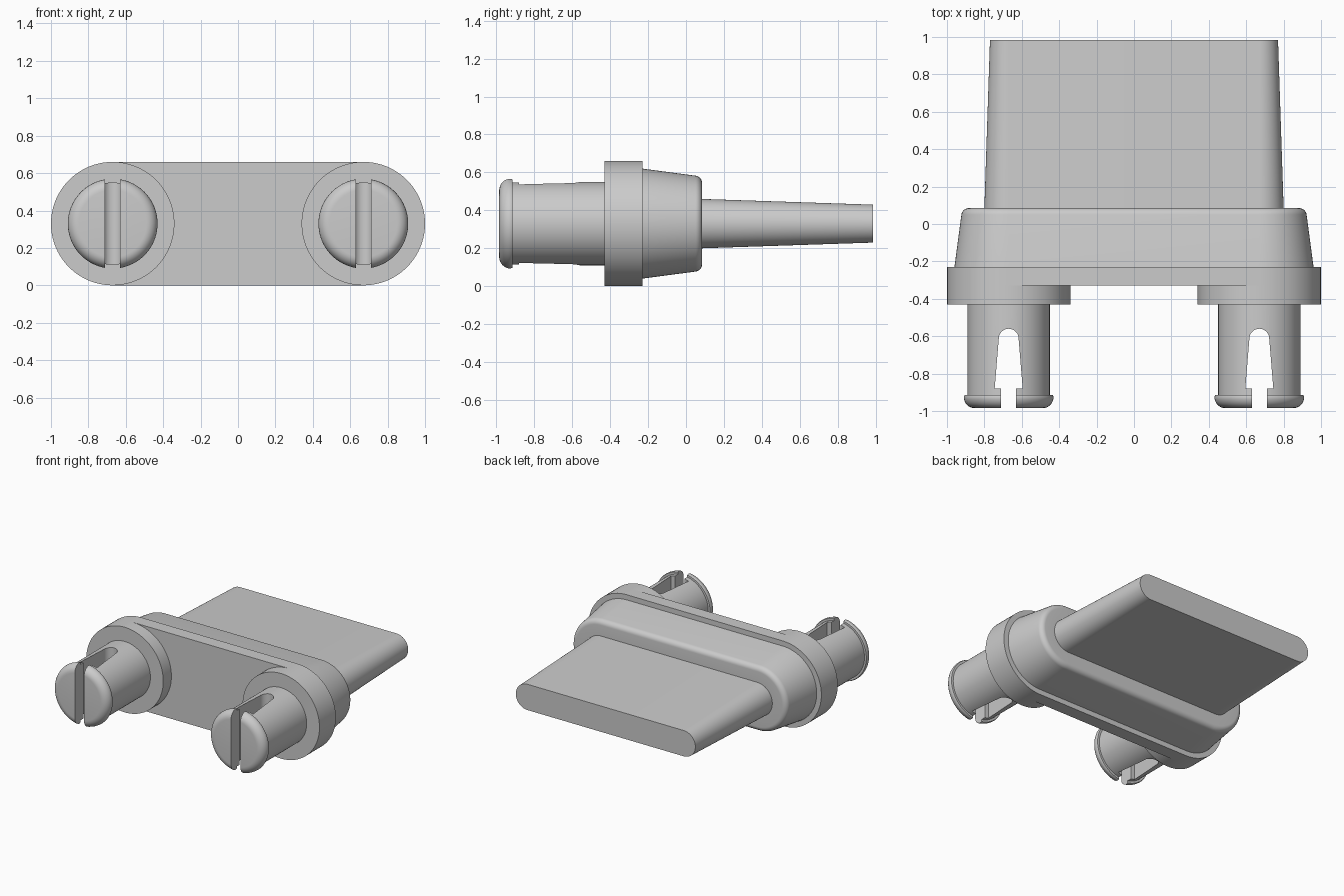
import bpy, bmesh, math

if "Cube" in bpy.data.objects:
    bpy.data.objects.remove(bpy.data.objects["Cube"])

ZC = 0.33      # height of the long axis
CX = 0.67      # centre of the rounded ends
SEG = 40       # segments per half circle


def new_object(name, bm):
    bmesh.ops.recalc_face_normals(bm, faces=bm.faces)
    mesh = bpy.data.meshes.new(name)
    bm.to_mesh(mesh)
    bm.free()
    obj = bpy.data.objects.new(name, mesh)
    bpy.context.collection.objects.link(obj)
    return obj


def activate(obj):
    bpy.ops.object.select_all(action='DESELECT')
    obj.select_set(True)
    bpy.context.view_layer.objects.active = obj


def loft(name, profile, half, cx=0.0):
    """Stadium sections (y, radius) lofted along y; half = 0 gives a lathe."""
    bm = bmesh.new()
    rings = []
    for y, r in profile:
        ring = []
        for side in (1, -1):
            for i in range(SEG + (1 if half else 0)):
                a = math.pi * i / SEG - math.pi / 2
                ring.append(bm.verts.new((cx + side * (half + r * math.cos(a)), y,
                                          ZC + side * r * math.sin(a))))
        rings.append(ring)
    n = len(rings[0])
    for a, b in zip(rings, rings[1:]):
        for i in range(n):
            j = (i + 1) % n
            bm.faces.new((a[i], a[j], b[j], b[i]))
    bm.faces.new(rings[0])
    bm.faces.new(rings[-1])
    return new_object(name, bm)


def fillet(y, r, size, a0, a1, steps=8):
    """Arc of profile points around (y, r)."""
    pts = []
    for i in range(steps + 1):
        a = math.radians(a0 + (a1 - a0) * i / steps)
        pts.append((y + size * math.sin(a), r + size * math.cos(a)))
    return pts


# Flange, tapered body and blade grip share one axis
body = loft("flange_body_and_grip",
            [(-0.33, 0.33), (-0.23, 0.33), (-0.23, 0.29)]
            + fillet(0.045, 0.213, 0.04, 7, 90)
            + [(0.085, 0.13), (0.985, 0.10)], CX)
activate(body)
bpy.ops.object.shade_smooth_by_angle(angle=math.radians(30))

# Round boss with snap peg and rounded head
peg = loft("boss_and_snap_peg",
           fillet(-0.925, 0.18, 0.06, -90, 0)
           + [(-0.915, 0.236), (-0.915, 0.22), (-0.43, 0.22), (-0.43, 0.33), (-0.33, 0.33)],
           0.0, CX)

# Keyhole slot through the peg
half_outline = [(0.04, -1.1), (0.04, -0.88), (0.075, -0.88)]
half_outline += [(0.053 * math.cos(math.radians(a)), -0.613 + 0.053 * math.sin(math.radians(a)))
                 for a in range(0, 90, 10)]
outline = half_outline + [(0, -0.56)] + [(-x, y) for x, y in reversed(half_outline)]
bm = bmesh.new()
base = bm.faces.new([bm.verts.new((CX + x, y, -0.2)) for x, y in outline])
top = bmesh.ops.extrude_face_region(bm, geom=[base])["geom"]
bmesh.ops.translate(bm, vec=(0, 0, 1.1),
                    verts=[v for v in top if isinstance(v, bmesh.types.BMVert)])
cutter = new_object("slot_cutter", bm)
cutter.hide_render = True

activate(peg)
cut = peg.modifiers.new("slot", 'BOOLEAN')
cut.operation = 'DIFFERENCE'
cut.solver = 'EXACT'
cut.object = cutter
bpy.ops.object.modifier_apply(modifier=cut.name)
bpy.data.objects.remove(cutter)
bpy.ops.object.shade_smooth_by_angle(angle=math.radians(30))

# Matching boss and peg on the other side
mirror = peg.modifiers.new("other_side", 'MIRROR')
mirror.use_mirror_merge = False
